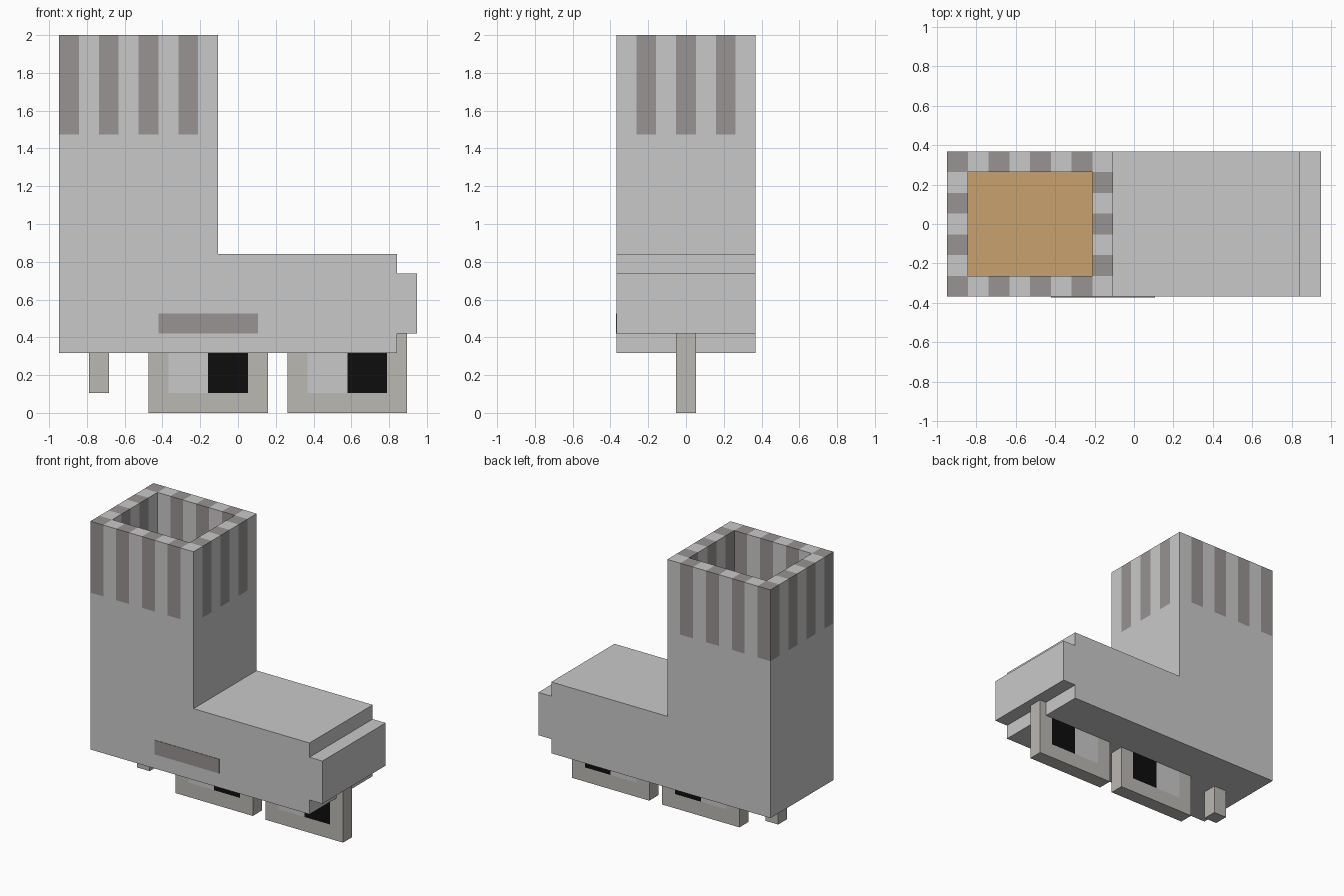
import bpy, bmesh

if "Cube" in bpy.data.objects:
    bpy.data.objects.remove(bpy.data.objects["Cube"])

U = 2 / 19            # one block of the model
HALF = 3.5            # half depth of the boot in blocks


def material(name, r, g, b):
    def lin(c):
        c /= 255
        return c / 12.92 if c <= 0.04045 else ((c + 0.055) / 1.055) ** 2.4
    m = bpy.data.materials.new(name)
    m.diffuse_color = (lin(r), lin(g), lin(b), 1)
    m.use_nodes = True
    m.node_tree.nodes["Principled BSDF"].inputs["Base Color"].default_value = m.diffuse_color
    return m


LIGHT = material("light grey", 201, 201, 201)
DARK = material("warm dark grey", 152, 147, 146)
TAN = material("tan lining", 200, 162, 111)
STEEL = material("beige metal", 187, 184, 178)
BLACK = material("black", 13, 13, 13)


def finish(name, bm, *mats):
    bmesh.ops.scale(bm, vec=(U, U, U), verts=bm.verts)
    mesh = bpy.data.meshes.new(name)
    bm.to_mesh(mesh)
    bm.free()
    for m in mats:
        mesh.materials.append(m)
    ob = bpy.data.objects.new(name, mesh)
    bpy.context.collection.objects.link(ob)
    return ob


def prism(profile, y0, y1):
    """Side outline (x, z) in blocks, extruded from y0 to y1."""
    bm = bmesh.new()
    face = bm.faces.new([bm.verts.new((x, y0, z)) for x, z in profile])
    ext = bmesh.ops.extrude_face_region(bm, geom=[face])
    verts = [v for v in ext["geom"] if isinstance(v, bmesh.types.BMVert)]
    bmesh.ops.translate(bm, vec=(0, y1 - y0, 0), verts=verts)
    bmesh.ops.recalc_face_normals(bm, faces=bm.faces)
    return bm


def rect(x0, x1, z0, z1):
    return [(x0, z0), (x1, z0), (x1, z1), (x0, z1)]


# Boot body with toe cap; its top face is the lining seen inside the cuff
body = prism([(-9, 3), (8, 3), (8, 4), (9, 4), (9, 7), (8, 7), (8, 8),
              (-1, 8), (-1, 14), (-9, 14)], -HALF, HALF)
for f in body.faces:
    if f.normal.z > 0.9 and f.calc_center_median().z > 13:
        f.material_index = 1
finish("boot_body", body, LIGHT, TAN)

# Ribbed cuff: a hollow ring of columns in alternating colours
ring = {(i, j) for i in range(8) for j in range(7)
        if i in (0, 7) or j in (0, 6)}
cuff = bmesh.new()
for i, j in sorted(ring):
    x, y = i - 9, j - HALF
    corners = [(x, y), (x + 1, y), (x + 1, y + 1), (x, y + 1)]
    quads = [[(*c, 19) for c in corners]]
    for k, (di, dj) in enumerate([(0, -1), (1, 0), (0, 1), (-1, 0)]):
        if (i + di, j + dj) not in ring:
            a, b = corners[k], corners[(k + 1) % 4]
            quads.append([(*a, 14), (*b, 14), (*b, 19), (*a, 19)])
    for q in quads:
        f = cuff.faces.new([cuff.verts.new(p) for p in q])
        f.material_index = 1 - (i + j) % 2
bmesh.ops.remove_doubles(cuff, verts=cuff.verts, dist=0.001)
finish("ribbed_cuff", cuff, LIGHT, DARK)

# Stripe on the front side only
finish("side_stripe", prism(rect(-4, 1, 4, 5), -HALF - 0.03, -HALF), DARK)

# Two runner frames with flush light and black panels
for name, x, top in (("rear", -4.5, 3), ("front", 2.5, 4)):
    frame = [(0, 0), (6, 0), (6, top), (5, top), (5, 1), (1, 1), (1, 3), (0, 3)]
    finish(name + "_runner", prism([(x + a, z) for a, z in frame], -0.5, 0.5), STEEL)
    finish(name + "_light_panel", prism(rect(x + 1, x + 3, 1, 3), -0.5, 0.5), LIGHT)
    finish(name + "_black_panel", prism(rect(x + 3, x + 5, 1, 3), -0.5, 0.5), BLACK)

# Heel post
finish("heel_post", prism(rect(-7.5, -6.5, 1, 3), -0.5, 0.5), STEEL)
